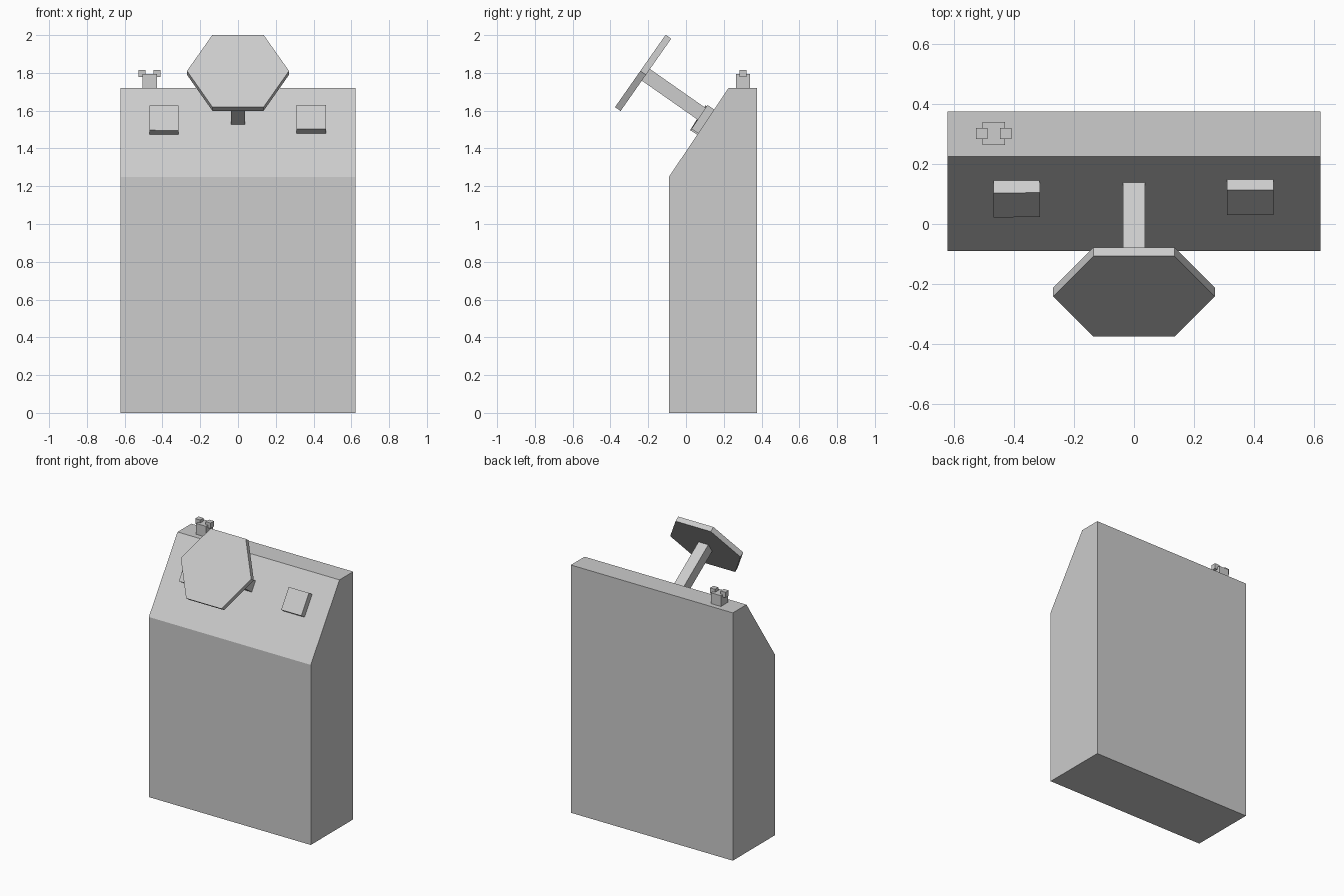
import bpy
import bmesh
from math import atan2, radians, cos, sin
from mathutils import Matrix, Vector

default = bpy.data.objects.get("Cube")
if default:
    bpy.data.objects.remove(default, do_unlink=True)

GREY = (0.604, 0.604, 0.604, 1)
mat = bpy.data.materials.new("light grey")
mat.use_nodes = True
mat.diffuse_color = GREY
mat.node_tree.nodes["Principled BSDF"].inputs["Base Color"].default_value = GREY


def add_object(name, bm, matrix=Matrix()):
    bmesh.ops.recalc_face_normals(bm, faces=bm.faces)
    mesh = bpy.data.meshes.new(name)
    bm.to_mesh(mesh)
    bm.free()
    mesh.transform(matrix)
    mesh.materials.append(mat)
    obj = bpy.data.objects.new(name, mesh)
    bpy.context.collection.objects.link(obj)
    return obj


def box(name, size, centre, rotation=Matrix()):
    bm = bmesh.new()
    bmesh.ops.create_cube(bm, size=1)
    bmesh.ops.scale(bm, vec=size, verts=bm.verts)
    return add_object(name, bm, Matrix.Translation(centre) @ rotation)


# Cabinet: side profile extruded across the width
HALF_WIDTH = 0.622
profile = [(-0.09, 0), (0.375, 0), (0.375, 1.72), (0.225, 1.72), (-0.09, 1.25)]
bm = bmesh.new()
side = bm.faces.new([bm.verts.new((-HALF_WIDTH, y, z)) for y, z in profile])
extruded = bmesh.ops.extrude_face_region(bm, geom=[side])["geom"]
bmesh.ops.translate(bm, vec=(2 * HALF_WIDTH, 0, 0),
                    verts=[v for v in extruded if isinstance(v, bmesh.types.BMVert)])
add_object("console_cabinet", bm)

# Sloped panel frame: y runs up the slope, z points out of it
slope = atan2(0.47, 0.315)
panel = Matrix.Rotation(slope, 4, "X")
panel_start = Vector((0, -0.09, 1.25))


def on_panel(x, up, out):
    return panel_start + panel @ Vector((x, up, out))


# Panel buttons, the right one sitting slightly crooked
box("left_button", (0.155, 0.152, 0.06), on_panel(0.388, 0.353, 0.012), panel)
crooked = panel @ Matrix.Rotation(radians(2), 4, "X") @ Matrix.Rotation(radians(1), 4, "Y")
box("right_button", (0.155, 0.154, 0.06), on_panel(-0.392, 0.345, 0.016), crooked)

# Wheel: hexagonal plate on a square shaft
tilt = radians(55)
wheel_rotation = Matrix.Rotation(tilt, 4, "X")
wheel_centre = Vector((0, -0.227, 1.80))
bm = bmesh.new()
bmesh.ops.create_cone(bm, cap_ends=True, segments=6, radius1=0.27, radius2=0.27, depth=0.036)
# Put corners on the x axis so the top and bottom edges are level
corner = bm.verts[:][0].co
bmesh.ops.rotate(bm, cent=(0, 0, 0), verts=bm.verts,
                 matrix=Matrix.Rotation(-atan2(corner.y, corner.x), 3, "Z"))
add_object("wheel", bm, Matrix.Translation(wheel_centre) @ wheel_rotation)

axis = Vector((0, sin(tilt), -cos(tilt)))
SHAFT = 0.45
box("wheel_shaft", (0.075, 0.075, SHAFT), wheel_centre + axis * SHAFT / 2, wheel_rotation)

# Small knob with two prongs on the top
box("top_knob", (0.076, 0.076, 0.076), (-0.468, 0.302, 1.757))
for name, offset in (("right_prong", -0.04), ("left_prong", 0.04)):
    box(name, (0.038, 0.036, 0.038), (-0.468 + offset, 0.302, 1.797))
